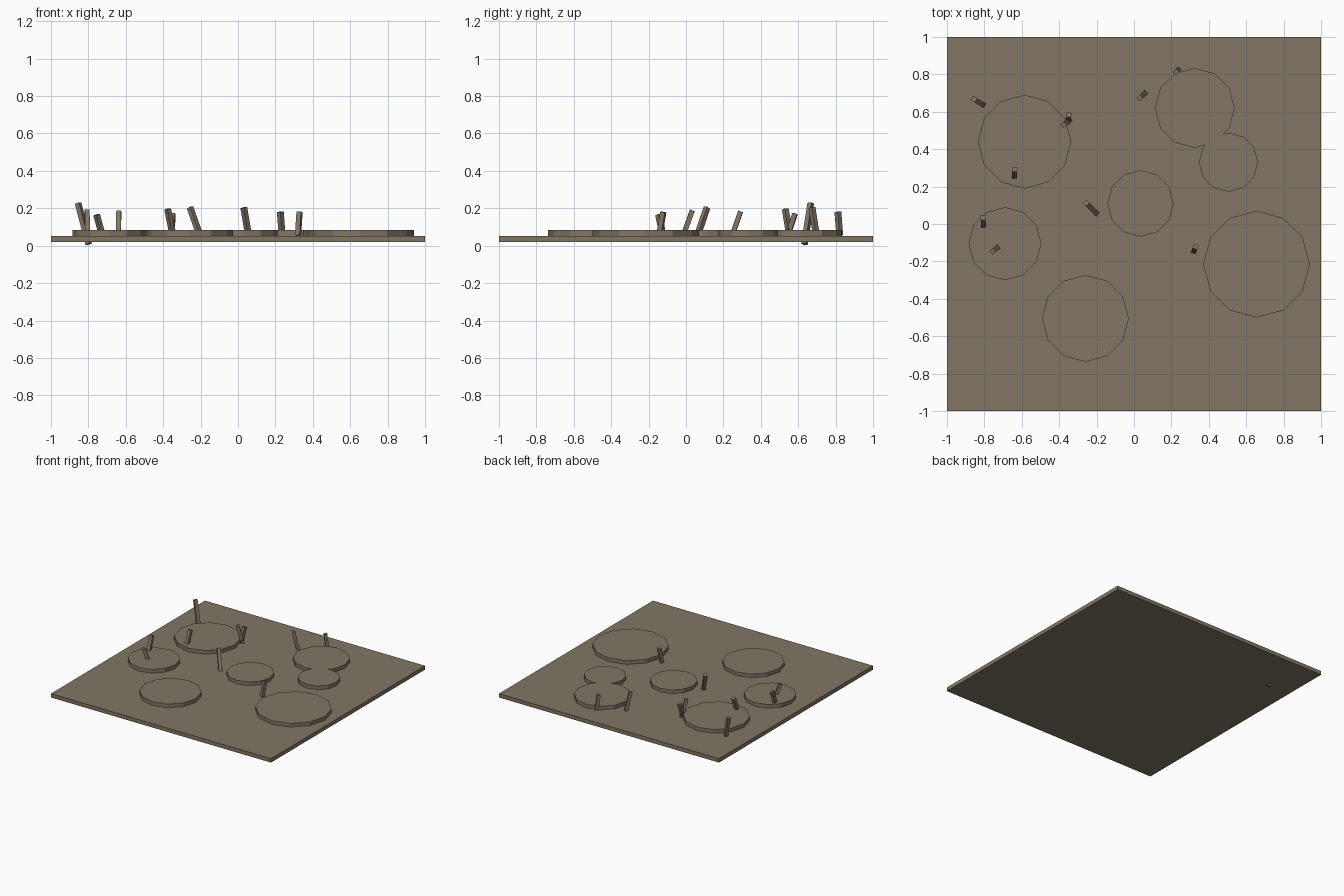
import bpy
from mathutils import Vector

mat = bpy.data.materials.new("dry_earth")
mat.diffuse_color = (0.22, 0.18, 0.13, 1)


def finish(name):
    ob = bpy.context.object
    ob.name = name
    ob.data.materials.append(mat)
    return ob


# square ground slab
bpy.ops.mesh.primitive_cube_add(size=1, location=(0, 0, 0.037))
finish("ground_slab").scale = (2, 2, 0.032)

# low twelve-sided mounds: x, y, radius
MOUNDS = [
    (-0.585, 0.44, 0.25), (-0.69, -0.105, 0.195), (0.035, 0.11, 0.177),
    (-0.26, -0.505, 0.232), (0.655, -0.215, 0.285), (0.325, 0.62, 0.213),
    (0.505, 0.33, 0.158),
]
for i, (x, y, r) in enumerate(MOUNDS):
    bpy.ops.mesh.primitive_cylinder_add(vertices=12, radius=r, depth=0.033,
                                        location=(x, y, 0.0665))
    finish(f"mound_{i + 1}")

# leaning square stakes: top x, y, z and foot x, y (all centred at one height)
STAKES = [
    (-0.855, 0.667, 0.228, -0.798, 0.633), (-0.348, 0.583, 0.172, -0.354, 0.548),
    (-0.376, 0.531, 0.196, -0.345, 0.556), (0.031, 0.674, 0.203, 0.060, 0.700),
    (0.226, 0.812, 0.181, 0.236, 0.822), (-0.637, 0.292, 0.183, -0.640, 0.246),
    (-0.256, 0.112, 0.203, -0.196, 0.054), (-0.807, 0.034, 0.189, -0.804, -0.017),
    (-0.756, -0.147, 0.165, -0.730, -0.126), (0.329, -0.121, 0.180, 0.321, -0.143),
]
for i, (tx, ty, tz, fx, fy) in enumerate(STAKES):
    top, foot = Vector((tx, ty, tz)), Vector((fx, fy, 0.236 - tz))
    axis = top - foot
    bpy.ops.mesh.primitive_cube_add(size=1, location=(top + foot) / 2,
                                    rotation=axis.to_track_quat('Z', 'Y').to_euler())
    finish(f"stake_{i + 1}").scale = (0.026, 0.026, axis.length)
